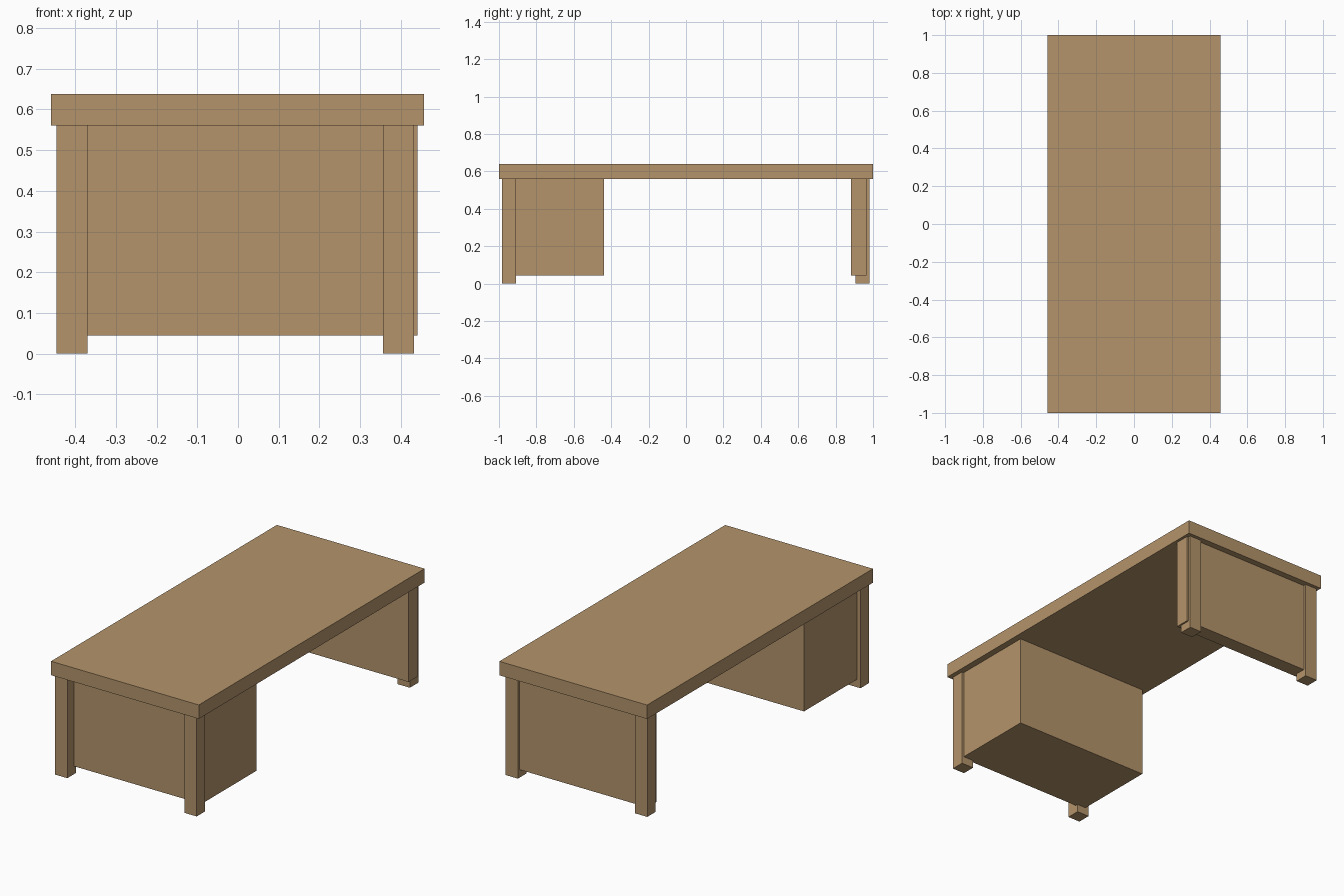
import bpy

if "Cube" in bpy.data.objects:
    bpy.data.objects.remove(bpy.data.objects["Cube"])

wood = bpy.data.materials.new("tan wood")
wood.diffuse_color = (0.456, 0.296, 0.147, 1.0)
wood.use_nodes = True
wood.node_tree.nodes["Principled BSDF"].inputs["Base Color"].default_value = wood.diffuse_color


def box(name, x, y, z):
    """Axis-aligned box from (min, max) ranges."""
    bpy.ops.mesh.primitive_cube_add(size=1)
    ob = bpy.context.object
    ob.name = name
    ranges = (x, y, z)
    for v in ob.data.vertices:
        v.co = [r[1] if c > 0 else r[0] for c, r in zip(v.co, ranges)]
    ob.data.materials.append(wood)
    return ob


UNDER = 0.56    # underside of the desktop
CLEAR = 0.044   # gap below the cabinet and panel

# Desktop slab
box("desktop", (-0.459, 0.457), (-1.0, 1.0), (UNDER, 0.638))

# Four square legs
for end, y in (("front", (-0.983, -0.908)), ("back", (0.905, 0.98))):
    for side, x in (("left", (-0.446, -0.370)), ("right", (0.356, 0.432))):
        box(f"{end}_{side}_leg", x, y, (0.0, UNDER))

# Drawer cabinet between the front legs
box("cabinet", (-0.425, 0.42), (-0.923, -0.438), (CLEAR, UNDER))

# Thick end panel around the back legs
box("back_panel", (-0.435, 0.441), (0.881, 0.964), (CLEAR, UNDER))
